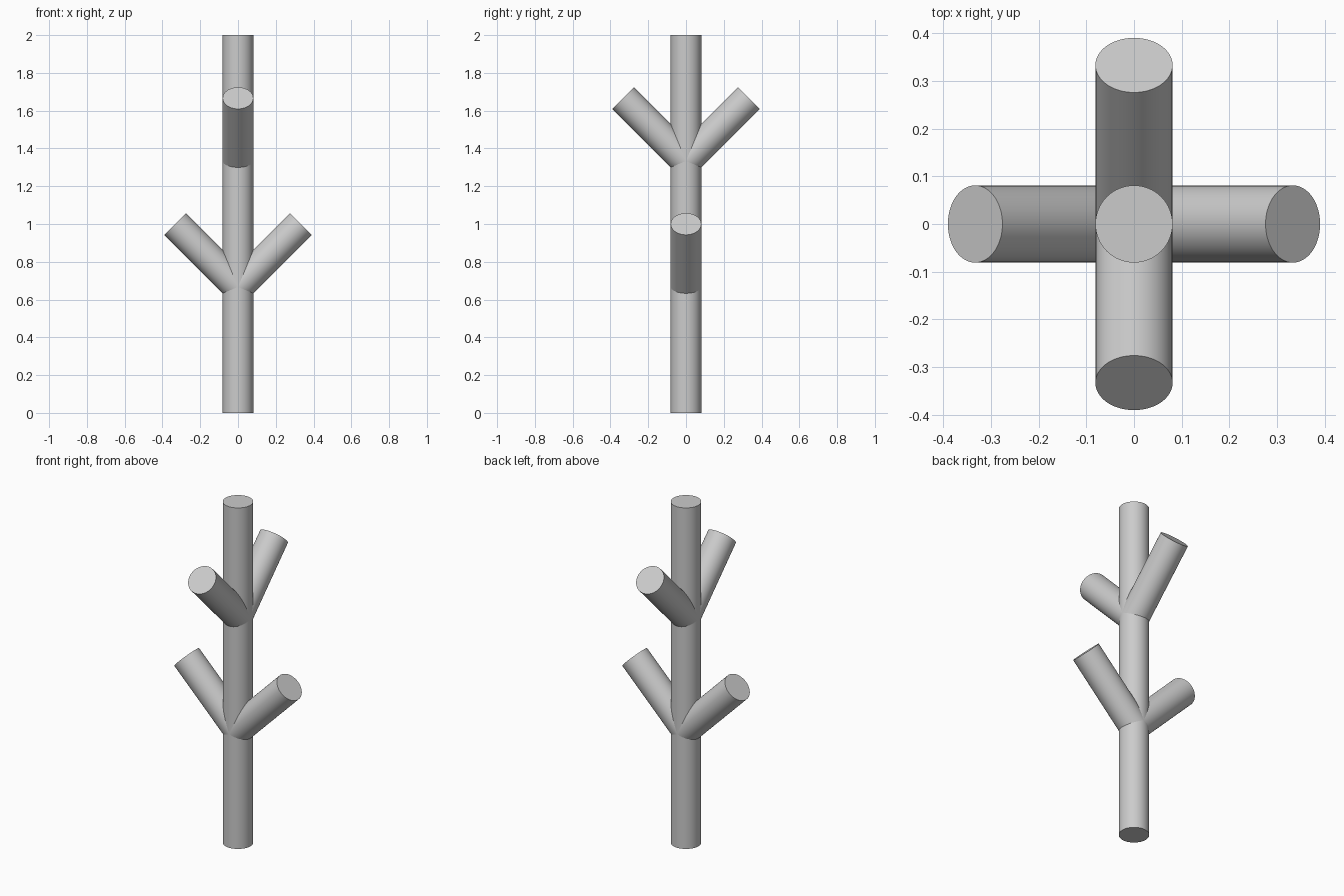
import bpy
import math
from mathutils import Vector

cube = bpy.data.objects.get("Cube")
if cube:
    bpy.data.objects.remove(cube, do_unlink=True)

RADIUS = 0.081
HEIGHT = 2.0
REACH = HEIGHT / 6   # sideways and upward run of each branch

grey = bpy.data.materials.new("light_grey")
grey.use_nodes = True
colour = (0.6, 0.6, 0.6, 1)
grey.diffuse_color = colour
grey.node_tree.nodes["Principled BSDF"].inputs["Base Color"].default_value = colour


def rod(name, start, end):
    """Round rod with flat ends between two points."""
    start, end = Vector(start), Vector(end)
    axis = end - start
    bpy.ops.mesh.primitive_cylinder_add(
        vertices=64, radius=RADIUS, depth=axis.length,
        location=(start + end) / 2,
        rotation=axis.to_track_quat('Z', 'Y').to_euler())
    obj = bpy.context.object
    obj.name = name
    obj.data.materials.append(grey)
    bpy.ops.object.shade_smooth_by_angle(angle=math.radians(30))
    return obj


# Trunk
rod("trunk", (0, 0, 0), (0, 0, HEIGHT))

# Two pairs of branches rising at 45 degrees, the upper pair turned a quarter
branches = {
    "lower_left_branch": (1, 0, HEIGHT / 3),
    "lower_right_branch": (-1, 0, HEIGHT / 3),
    "upper_front_branch": (0, -1, HEIGHT * 2 / 3),
    "upper_back_branch": (0, 1, HEIGHT * 2 / 3),
}
for name, (dx, dy, z) in branches.items():
    rod(name, (0, 0, z), (dx * REACH, dy * REACH, z + REACH))
